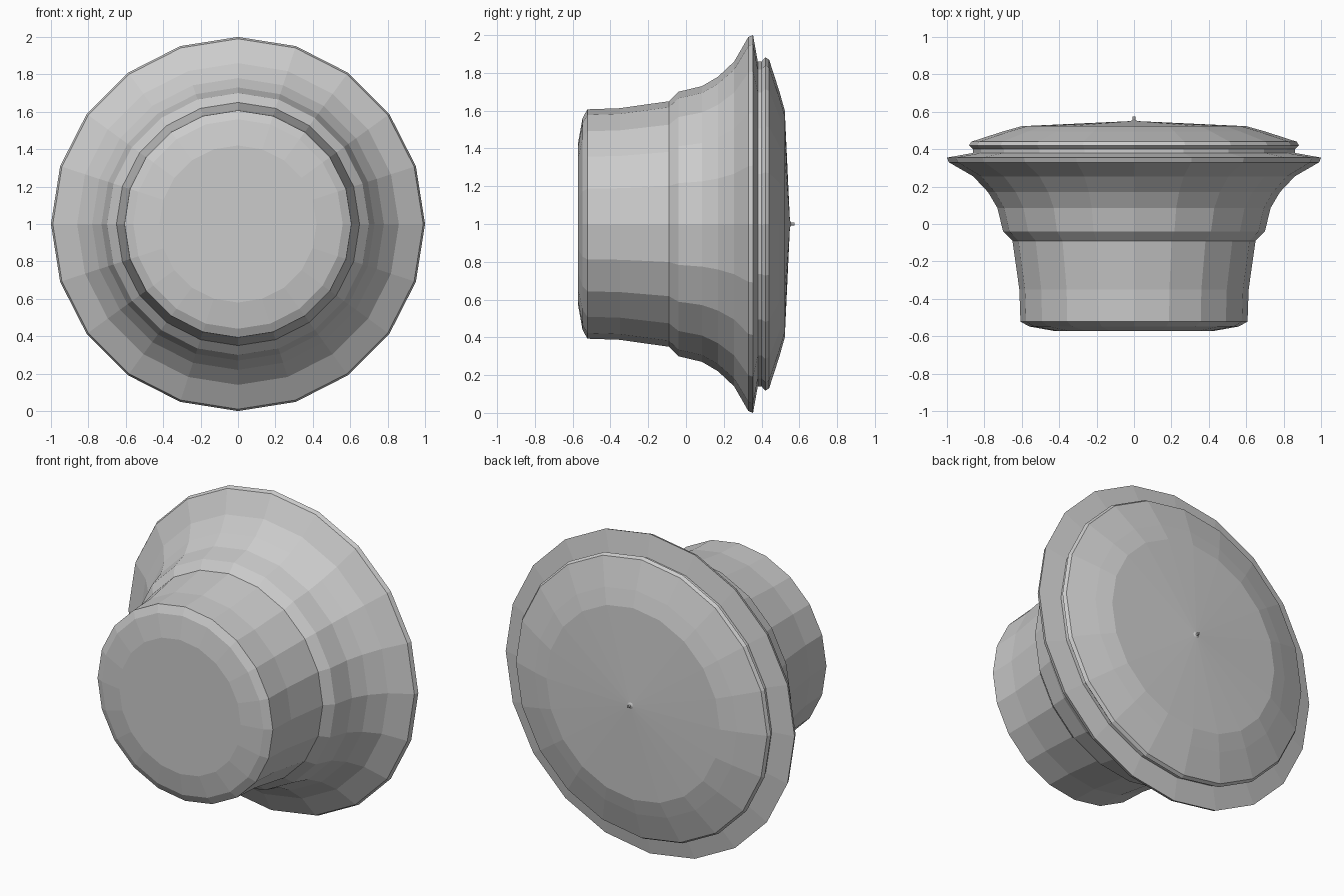
import bpy
import bmesh
import math

if "Cube" in bpy.data.objects:
    bpy.data.objects.remove(bpy.data.objects["Cube"])

SIDES = 20
grey = bpy.data.materials.new("plain_grey")
grey.diffuse_color = (0.6, 0.6, 0.6, 1)
grey.use_nodes = True
grey.node_tree.nodes["Principled BSDF"].inputs["Base Color"].default_value = grey.diffuse_color


def lathe(name, profile, cap_front=False, cap_back=False):
    """Flat-faced turning about the y axis; profile is (radius, y) front to back."""
    bm = bmesh.new()
    rings = []
    for r, y in profile:
        rings.append([bm.verts.new((r * math.cos(2 * math.pi * k / SIDES), y,
                                    1 + r * math.sin(2 * math.pi * k / SIDES)))
                      for k in range(SIDES)])
    for a, b in zip(rings, rings[1:]):
        for k in range(SIDES):
            n = (k + 1) % SIDES
            bm.faces.new((a[k], b[k], b[n], a[n]))
    if cap_front:
        bm.faces.new(rings[0])
    if cap_back:
        bm.faces.new(rings[-1][::-1])
    mesh = bpy.data.meshes.new(name)
    bm.to_mesh(mesh)
    bm.free()
    mesh.materials.append(grey)
    obj = bpy.data.objects.new(name, mesh)
    bpy.context.collection.objects.link(obj)
    return obj


# Front drum with chamfered rim
lathe("front_drum", [(0.42, -0.573), (0.56, -0.548), (0.607, -0.522), (0.613, -0.35),
                     (0.65, -0.09)], cap_front=True)

# Flared skirt, ending in the thin wide rim
lathe("flared_skirt", [(0.65, -0.09), (0.70, -0.04), (0.73, 0.085), (0.78, 0.17),
                       (0.86, 0.255), (0.99, 0.33), (1.0, 0.355), (0.86, 0.38)])

# Grooved back plate, slightly domed
lathe("back_plate", [(0.86, 0.38), (0.86, 0.40), (0.882, 0.42), (0.87, 0.44),
                     (0.70, 0.495), (0.60, 0.523), (0.02, 0.55)])

# Tiny pin in the middle of the back
lathe("centre_pin", [(0.02, 0.55), (0.007, 0.556), (0.007, 0.575)], cap_back=True)
